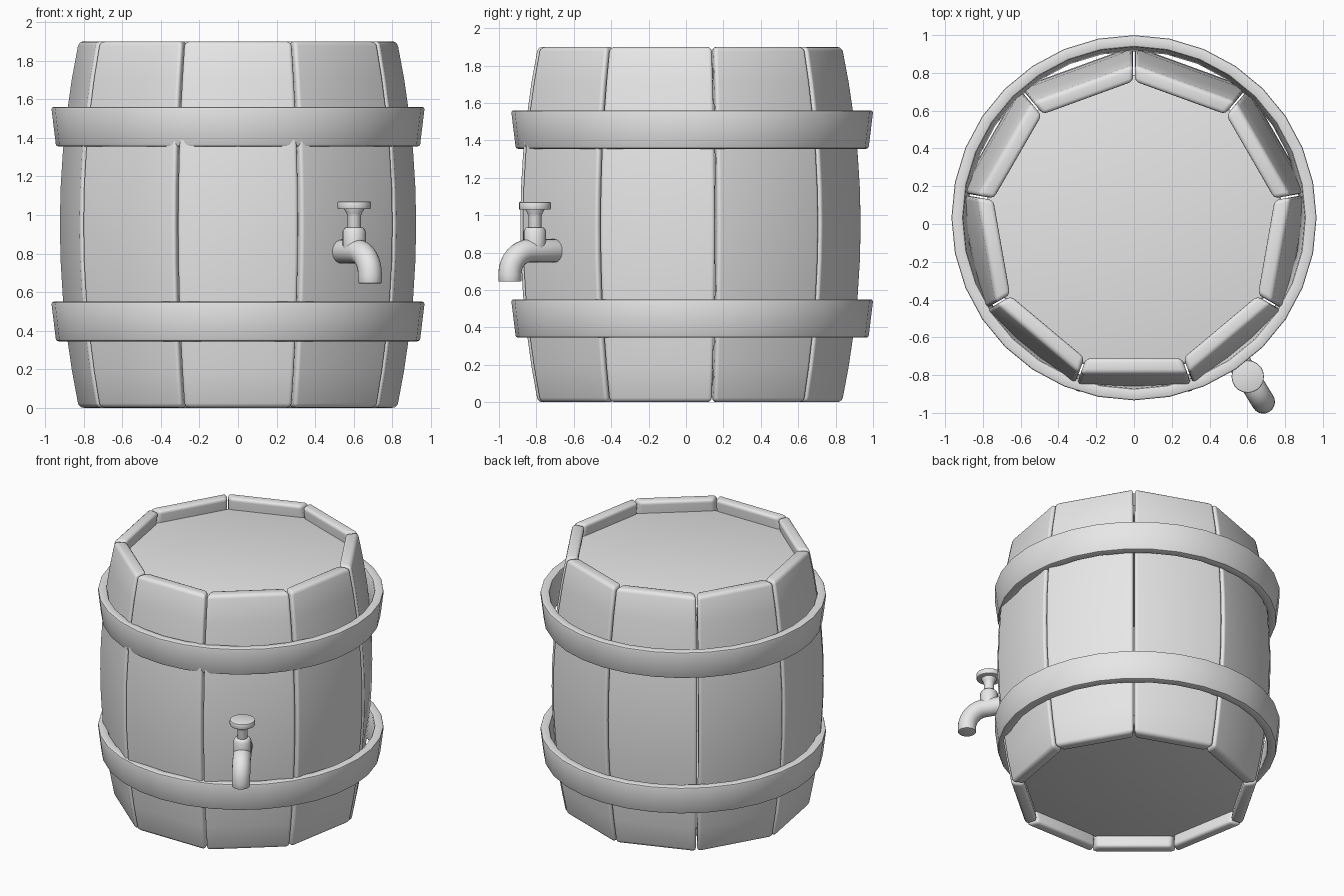
import bpy, bmesh, math
from mathutils import Vector, Matrix

cube = bpy.data.objects.get("Cube")
if cube:
    bpy.data.objects.remove(cube)

grey = bpy.data.materials.new("plain grey")
grey.use_nodes = True
grey.diffuse_color = (0.8, 0.8, 0.8, 1)
grey.node_tree.nodes["Principled BSDF"].inputs["Base Color"].default_value = (0.8, 0.8, 0.8, 1)

HEIGHT, SIDES = 1.9, 9
HALF = math.pi / SIDES


def finish(name, bm, bevel=0.0, segments=3):
    """Round the sharp edges, then turn the bmesh into a smooth shaded object."""
    bmesh.ops.recalc_face_normals(bm, faces=bm.faces)
    if bevel:
        sharp = [e for e in bm.edges if len(e.link_faces) == 2 and e.calc_face_angle() > 0.7]
        bmesh.ops.bevel(bm, geom=sharp, offset=bevel, segments=segments,
                        profile=0.5, affect='EDGES', clamp_overlap=True)
    mesh = bpy.data.meshes.new(name)
    bm.to_mesh(mesh)
    bm.free()
    mesh.materials.append(grey)
    obj = bpy.data.objects.new(name, mesh)
    bpy.context.collection.objects.link(obj)
    bpy.ops.object.select_all(action='DESELECT')
    obj.select_set(True)
    bpy.context.view_layer.objects.active = obj
    bpy.ops.object.shade_smooth_by_angle(angle=math.radians(40))
    return obj


def loft(rings, closed=False):
    """Skin a list of point rings; cap the ends or join them in a loop."""
    bm = bmesh.new()
    loops = [[bm.verts.new(p) for p in ring] for ring in rings]
    pairs = list(zip(loops, loops[1:]))
    if closed:
        pairs.append((loops[-1], loops[0]))
    else:
        bm.faces.new(loops[0])
        bm.faces.new(loops[-1])
    for a, b in pairs:
        for i in range(len(a)):
            j = (i + 1) % len(a)
            bm.faces.new((a[i], a[j], b[j], b[i]))
    return bm


def circle(radius, z, count, centre=(0, 0), turn=0.0):
    return [Vector((centre[0] + radius * math.cos(turn + math.tau * i / count),
                    centre[1] + radius * math.sin(turn + math.tau * i / count), z))
            for i in range(count)]


def apothem(z):
    """Distance from the axis to the outer stave face."""
    return 0.886 - 0.094 * ((z - HEIGHT / 2) / (HEIGHT / 2)) ** 2


# Staves: bulging boards with radial sides, one facing the front
GAP, THICK, STEPS = 0.005, 0.085, 10
for n in range(SIDES):
    turn = Matrix.Rotation(n * 2 * HALF, 3, 'Z')
    rings = []
    for k in range(STEPS + 1):
        z = HEIGHT * k / STEPS
        outer = apothem(z)
        inner = outer - THICK
        wo, wi = outer * math.tan(HALF) - GAP, inner * math.tan(HALF) - GAP
        rings.append([turn @ Vector(p) for p in
                      ((-wo, -outer, z), (wo, -outer, z), (wi, -inner, z), (-wi, -inner, z))])
    finish(f"stave_{n + 1}", loft(rings), 0.024)

# Recessed heads at the top and bottom
for name, low, high in (("bottom_head", 0.09, 0.17), ("top_head", 1.73, 1.81)):
    rings = [circle(0.79, z, SIDES, turn=math.pi / 2) for z in (low, high)]
    finish(name, loft(rings), 0.02)

# Hoops: flared bands, both wider at the top
for name, z in (("lower_hoop", 0.345), ("upper_hoop", 1.355)):
    section = ((0.943, 0), (0.968, 0.205), (0.905, 0.205), (0.88, 0))
    rings = [circle(r, z + h, 32, (0, 0.033)) for r, h in section]
    finish(name, loft(rings, closed=True), 0.012, 2)

# Tap, set in the front left stave
base = Vector((0.538, -0.703, 0.81))
out = Vector((math.cos(math.radians(-58.5)), math.sin(math.radians(-58.5)), 0))
side, up = Vector((-out.y, out.x, 0)), Vector((0, 0, 1))

# Spout: straight pipe, quarter bend, short drop
BEND, START = 0.125, 0.155
path = [(-0.08, 0, 0), (START, 0, 0)]
for k in range(1, 9):
    a = math.pi / 2 * k / 8
    path.append((START + BEND * math.sin(a), BEND * (math.cos(a) - 1), a))
path.append((START + BEND, -0.165, math.pi / 2))
rings = []
for d, h, a in path:
    centre = base + out * d + up * h
    normal = out * math.sin(a) + up * math.cos(a)
    rings.append([centre + 0.062 * (side * math.cos(math.tau * i / 20) + normal * math.sin(math.tau * i / 20))
                  for i in range(20)])
finish("tap_spout", loft(rings), 0.006, 2)

# Valve: collar, slim neck flaring out, round handle
valve = base + out * 0.123
profiles = {
    "tap_collar": ((0.06, 0.8), (0.06, 0.915), (0.048, 0.935)),
    "tap_neck": ((0.036, 0.92), (0.034, 0.99), (0.04, 1.01), (0.055, 1.035)),
    "tap_handle": ((0.086, 1.03), (0.086, 1.07)),
}
for name, profile in profiles.items():
    rings = [circle(r, z, 20, valve.xy) for r, z in profile]
    finish(name, loft(rings), 0.006, 2)
